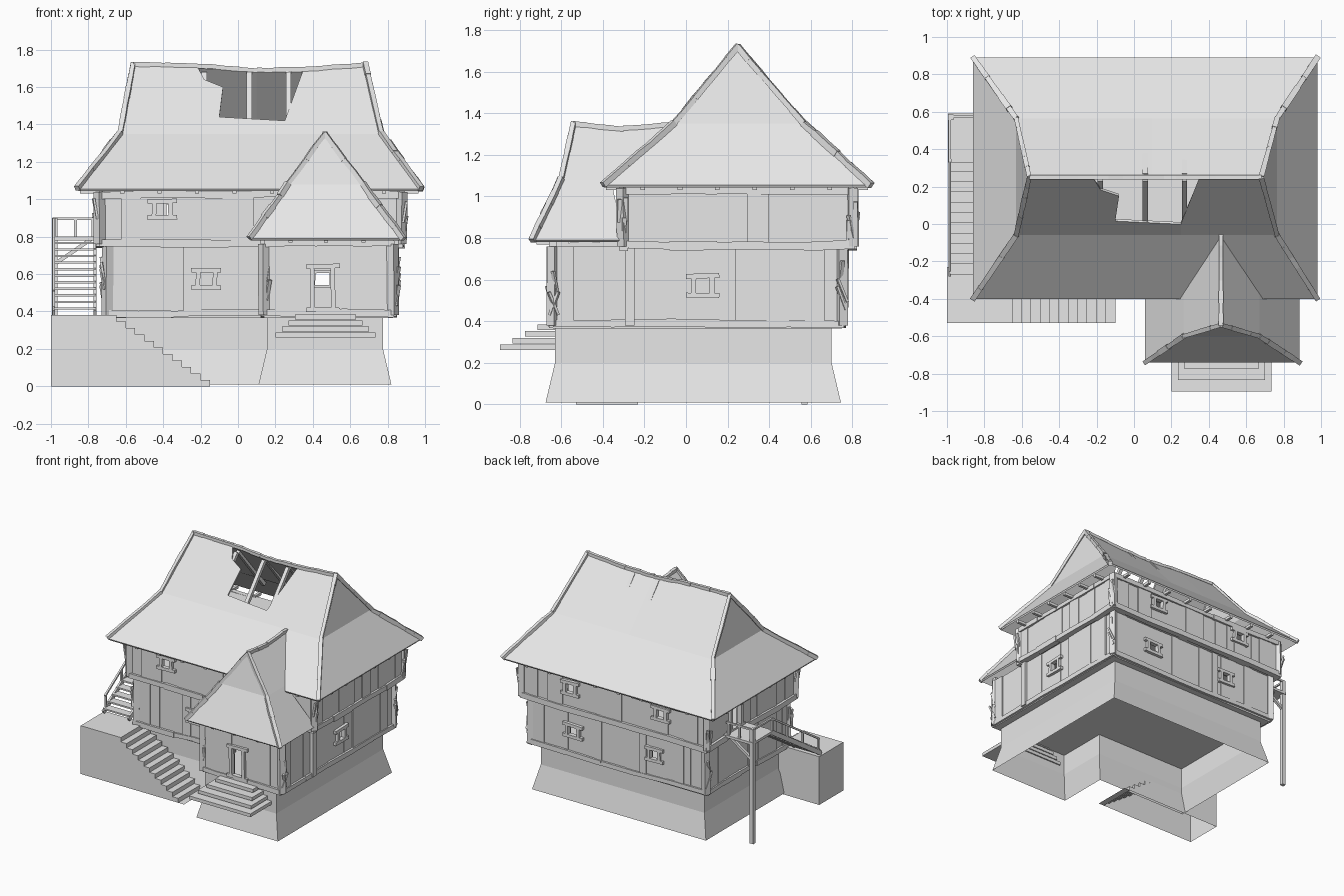
import bpy, bmesh, random
from mathutils import Vector, Matrix

random.seed(4)
cube = bpy.data.objects.get("Cube")
if cube:
    bpy.data.objects.remove(cube)

grey = bpy.data.materials.new("plain grey")
grey.use_nodes = True
tone = (0.8, 0.8, 0.8, 1)
grey.diffuse_color = tone
grey.node_tree.nodes["Principled BSDF"].inputs["Base Color"].default_value = tone


def rnd(a):
    return random.uniform(-a, a)


class Part:
    """Collects pieces of one named part in a single mesh."""
    def __init__(self, name):
        self.name, self.bm = name, bmesh.new()

    def box(self, x0, x1, y0, y1, z0, z1):
        mid = Vector((x0 + x1, y0 + y1, z0 + z1)) / 2
        size = Matrix.Diagonal((x1 - x0, y1 - y0, z1 - z0, 1))
        bmesh.ops.create_cube(self.bm, size=1, matrix=Matrix.Translation(mid) @ size)

    def beam(self, p, q, w, h=None):
        p, q = Vector(p), Vector(q)
        d = q - p
        m = Matrix.Translation((p + q) / 2) @ d.to_track_quat('Y', 'Z').to_matrix().to_4x4()
        bmesh.ops.create_cube(self.bm, size=1, matrix=m @ Matrix.Diagonal((w, d.length, h or w, 1)))

    def chain(self, p, q, w, n, wobble):
        # a crooked beam made from short overlapping pieces
        p, q = Vector(p), Vector(q)
        pts = [p.lerp(q, i / n) + Vector((0, 0, rnd(wobble))) for i in range(n + 1)]
        for a, b in zip(pts, pts[1:]):
            self.beam(a, b + (b - a) * 0.04, w + rnd(w * 0.12))

    def poly(self, pts, up=False):
        f = self.bm.faces.new([self.bm.verts.new(p) for p in pts])
        f.normal_update()
        if up and f.normal.z < 0:
            f.normal_flip()

    def done(self, thick=0, weld=False):
        if weld:
            bmesh.ops.remove_doubles(self.bm, verts=self.bm.verts, dist=0.0005)
        me = bpy.data.meshes.new(self.name)
        self.bm.to_mesh(me)
        self.bm.free()
        me.materials.append(grey)
        ob = bpy.data.objects.new(self.name, me)
        bpy.context.collection.objects.link(ob)
        if thick:
            mod = ob.modifiers.new("thickness", 'SOLIDIFY')
            mod.thickness, mod.offset = thick, -1


# Flared stone base, open underneath
base = Part("stone_base")
def outline(g, z):
    l, r, f, b, wl, wf = -0.65 - g, 0.775 + g, -0.22 - g, 0.70 + g, 0.155 - g, -0.63 - g
    return [(l, f, z), (wl, f, z), (wl, wf, z), (r, wf, z), (r, b, z), (l, b, z)]
rings = [outline(0.045, 0.01), outline(0, 0.2), outline(0, 0.38)]
for lo, hi in zip(rings, rings[1:]):
    for i in range(6):
        j = (i + 1) % 6
        base.poly([lo[i], lo[j], hi[j], hi[i]])
base.done(weld=True)

# Side platform with the lower steps, one stepped profile pulled back
plat = Part("platform_and_steps")
n, xs, xe, top, yf, yb = 11, -0.65, -0.10, 0.38, -0.53, -0.23
prof = [(-1, 0), (-1, top)]
for i in range(n):
    x, z = xs + (xe - xs) * i / n, top * (1 - i / n)
    prof += [(x, z), (x, z - top / n)]
prof += [(xe, 0)]
for (x0, z0), (x1, z1) in zip(prof, prof[1:]):
    if abs(x0 - x1) + abs(z0 - z1) > 0.001:
        plat.poly([(x0, yf, z0), (x1, yf, z1), (x1, yb, z1), (x0, yb, z0)])
for y in (yf, yb):
    plat.poly([(-1, y, 0), (-1, y, top), (xs, y, top), (xs, y, 0)])
    for i in range(n):
        x, w, z = xs + (xe - xs) * i / n, (xe - xs) / n, top * (1 - (i + 1) / n)
        if z > 0.001:
            plat.poly([(x, y, 0), (x, y, z), (x + w, y, z), (x + w, y, 0)])
plat.done(weld=True)

# Plank walls with framed openings; a to b runs with the outside on its right
def wall(name, a, b, z0, z1, holes=()):
    p, f = Part(name), Part(name + "_frames")
    a, b = Vector((*a, 0)), Vector((*b, 0))
    L, d = (b - a).length, (b - a).normalized()
    o = Vector((d.y, -d.x, 0))
    cuts, u = {0, L}, 0
    while u < L - 0.14:
        u += random.uniform(0.05, 0.13)
        cuts.add(u)
    for h in holes:
        cuts = {c for c in cuts if not h[0] < c < h[1]} | {h[0], h[1]}
    cuts = sorted(cuts)
    for c, e in zip(cuts, cuts[1:]):
        spans = [(z0, z1)]
        for h in holes:
            if h[0] - 0.001 < (c + e) / 2 < h[1]:
                spans = [(z0, h[2]), (h[3], z1)]
        out = random.uniform(0, 0.012)
        pos = a + d * ((c + e) / 2) + o * (out / 2 - 0.015)
        for s, t in spans:
            if t - s > 0.005:
                p.beam(pos + Vector((0, 0, s)), pos + Vector((0, 0, t)),
                       *((e - c, 0.03 + out) if abs(d.x) > 0.5 else (0.03 + out, e - c)))
    for u0, u1, s, t in holes:
        q = lambda u, z: a + d * u + o * 0.008 + Vector((0, 0, z))
        for z in (s, t):
            f.beam(q(u0 - 0.035, z), q(u1 + 0.035, z + rnd(0.006)), 0.035, 0.024)
        for u in (u0, u1):
            f.beam(q(u, s), q(u + rnd(0.005), t), 0.035, 0.024)
    p.done()
    f.done()

l1, r1, f1, b1, wl, wf = -0.70, 0.83, -0.27, 0.75, 0.14, -0.64
l2, r2, f2, b2 = -0.74, 0.87, -0.30, 0.80
zs, zm, zt = 0.38, 0.76, 1.04
def win(u, z, w=0.045):
    return (u - w, u + w, z - 0.045, z + 0.045)
wall("lower_front_wall", (l1, f1), (wl, f1), zs, zm, [win(0.53, 0.575)])
wall("wing_left_wall", (wl, f1), (wl, wf), zs, zm)
wall("wing_front_wall", (wl, wf), (r1, wf), zs, zm, [(0.26, 0.37, 0.41, 0.64)])
wall("lower_right_wall", (r1, wf), (r1, b1), zs, zm, [win(0.72, 0.57)])
wall("lower_back_wall", (r1, b1), (l1, b1), zs, zm, [win(0.38, 0.575, 0.05), win(1.09, 0.575)])
wall("lower_left_wall", (l1, b1), (l1, f1), zs, zm)
wall("upper_front_wall", (l2, f2), (r2, f2), zm, zt, [win(0.335, 0.945)])
wall("upper_right_wall", (r2, f2), (r2, b2), zm, zt)
wall("upper_back_wall", (r2, b2), (l2, b2), zm, zt, [win(0.43, 0.93), win(1.22, 0.94)])
wall("upper_left_wall", (l2, b2), (l2, f2), zm, zt, [(0.28, 0.41, 0.80, 1.0)])

# Floors
floors = Part("floors")
floors.box(l1, r1, f1, b1, 0.365, 0.385)
floors.box(wl, r1, wf, f1, 0.365, 0.385)
floors.box(l2, r2, f2, b2, 0.75, 0.77)
floors.box(l2, r2, f2, b2, 1.02, 1.04)
floors.done()

# Crooked horizontal timbers at each floor
sills = Part("horizontal_timbers")
low = [(l1, f1), (wl, f1), (wl, wf), (r1, wf), (r1, b1), (l1, b1)]
mid = [(l2, f2), (r2, f2), (r2, b2), (l2, b2)]
for loop, z, w in ((low, 0.39, 0.036), (low[1:4], 0.765, 0.036), (mid, 0.765, 0.04), (mid, 1.025, 0.035)):
    closed = len(loop) != 3
    for a, b in zip(loop, loop[1:] + loop[:1] if closed else loop[1:]):
        sills.chain((*a, z), (*b, z), w, 5, 0.006)
sills.done()

# Corner posts with splintered boards
posts = Part("corner_posts")
for loop, z0, z1 in ((low, zs, zm), (mid, zm, zt)):
    cx = 0.07
    for x, y in loop:
        posts.beam((x, y, z0), (x + rnd(0.006), y + rnd(0.006), z1), 0.045)
        for k in range(3):
            z = z0 + (z1 - z0) * random.uniform(0.25, 0.7)
            sx = -1 if x < cx else 1
            posts.beam((x + sx * 0.012, y + rnd(0.025), z - 0.06), (x + sx * 0.03, y + rnd(0.03), z + 0.05), 0.02, 0.012)
posts.beam((r1 + 0.008, f1, zs), (r1 + 0.008, f1, zm), 0.045)
posts.done()

# Main roof: two pitches, sagging ridge, broken hole in the front
ZE, ZB = 1.055, 1.35
eave = [(-0.86, -0.40, ZE), (0.98, -0.40, ZE), (0.98, 0.89, ZE), (-0.86, 0.89, ZE)]
brk = [(-0.63, -0.06, ZB), (0.765, -0.06, ZB), (0.765, 0.565, ZB), (-0.63, 0.565, ZB)]
ridge = [(x, 0.25, z) for x, z in ((-0.56, 1.72), (-0.22, 1.715), (0.1, 1.69), (0.35, 1.695), (0.68, 1.72))]
def front(x, z):
    return (x, -0.06 + (z - ZB) / 0.37 * 0.31, z)
roof = Part("main_roof")
for i in range(4):
    j = (i + 1) % 4
    roof.poly([eave[i], eave[j], brk[j], brk[i]], True)
roof.poly([brk[1], brk[2], ridge[4]], True)
roof.poly([brk[3], brk[0], ridge[0]], True)
back = [brk[3]] + [(x, 0.565, ZB) for x in (-0.22, 0.1, 0.35)] + [brk[2]]
for i in range(4):
    roof.poly([back[i], back[i + 1], ridge[i + 1], ridge[i]], True)
hole = [front(-0.10, 1.44), front(-0.08, 1.6), front(-0.18, 1.64), ridge[1]]
roof.poly([brk[0], front(-0.10, ZB)] + hole + [ridge[0]], True)
roof.poly([front(-0.10, ZB), front(0.25, ZB), front(0.25, 1.42), hole[0]], True)
roof.poly([front(0.25, ZB), brk[1], ridge[4], ridge[3], front(0.25, 1.42)], True)
roof.done(0.015, True)

# Wing roof
we = [(0.06, -0.30, 0.79), (0.06, -0.74, 0.79), (0.885, -0.74, 0.79), (0.885, -0.30, 0.79)]
wb = [(0.265, -0.36, 1.08), (0.265, -0.60, 1.08), (0.67, -0.60, 1.08), (0.67, -0.36, 1.08)]
wr = [(0.465, -0.05, 1.345), (0.465, -0.30, 1.325), (0.465, -0.54, 1.35)]
wing = Part("wing_roof")
for i in range(3):
    wing.poly([we[i], we[i + 1], wb[i + 1], wb[i]], True)
wing.poly([wb[1], wb[2], wr[2]], True)
wing.poly([wb[0], wb[1], wr[2], wr[1], wr[0]], True)
wing.poly([wb[2], wb[3], wr[0], wr[1], wr[2]], True)
wing.done(0.015, True)

# Overlapping cap boards on hips and ridges
caps = Part("roof_caps")
for i in range(4):
    caps.chain(eave[i], brk[i], 0.03, 6, 0.004)
    caps.chain(brk[i], ridge[0 if i in (0, 3) else 4], 0.026, 6, 0.004)
for a, b in list(zip(ridge, ridge[1:])) + list(zip(wr, wr[1:])):
    caps.chain(a, b, 0.024, 4, 0.004)
for i in (1, 2):
    caps.chain(we[i], wb[i], 0.028, 5, 0.004)
    caps.chain(wb[i], wr[2], 0.024, 4, 0.004)
caps.done()

# Rafters seen in the hole and rafter ends below the eaves
raft = Part("rafters")
for x in (-0.18, 0.06, 0.27):
    raft.beam((x, -0.08, 1.29), (x, 0.24, 1.67), 0.028)
    raft.beam((x, 0.58, 1.29), (x, 0.26, 1.67), 0.028)
for i in range(8):
    x = -0.63 + i * 0.2
    raft.box(x, x + 0.022, -0.385, f2, 1.03, 1.052)
    raft.box(x, x + 0.022, b2, 0.875, 1.03, 1.052)
for i in range(6):
    y = -0.22 + i * 0.18
    raft.box(-0.845, l2, y, y + 0.022, 1.03, 1.052)
    raft.box(r2, 0.965, y, y + 0.022, 1.03, 1.052)
for x in (0.27, 0.46, 0.66):
    raft.box(x, x + 0.022, -0.72, wf, 0.768, 0.79)
raft.done()

# Door steps in front of the wing
steps = Part("door_steps")
for i in range(4):
    g = i * 0.035
    steps.box(0.2 + g, 0.735 - g, -0.895 + i * 0.06, -0.62, 0.262 + i * 0.032, 0.288 + i * 0.032)
steps.done()

# Outer stair up to the landing, with railing
stair = Part("outer_stair")
for i in range(11):
    y, z = -0.27 + i * 0.055, 0.41 + i * 0.035
    stair.box(-0.985, -0.76, y, y + 0.065, z, z + 0.012)
for x in (-0.985, -0.765):
    stair.beam((x, -0.27, 0.39), (x, 0.34, 0.785), 0.015, 0.035)
stair.box(-0.995, l1, 0.33, 0.59, 0.78, 0.80)
stair.done()
rail = Part("landing_railing")
rail.box(-0.995, -0.965, 0.555, 0.585, 0, 0.9)
for x, y in ((-0.985, 0.34), (-0.87, 0.575), (-0.775, 0.575)):
    rail.box(x - 0.008, x + 0.008, y - 0.008, y + 0.008, 0.79, 0.9)
rail.beam((-0.99, 0.575, 0.895), (-0.755, 0.575, 0.895), 0.014)
rail.beam((-0.985, 0.575, 0.895), (-0.985, 0.34, 0.895), 0.014)
rail.beam((-0.985, 0.34, 0.895), (-0.985, -0.25, 0.51), 0.014)
for t in (0.02, 0.35, 0.68):
    y, z = -0.25 + 0.59 * t, 0.40 + 0.385 * t
    rail.beam((-0.985, y, z), (-0.985, y, z + 0.11), 0.014)
rail.beam((-0.97, 0.57, 0.66), (-0.78, 0.57, 0.79), 0.02)
rail.done()
